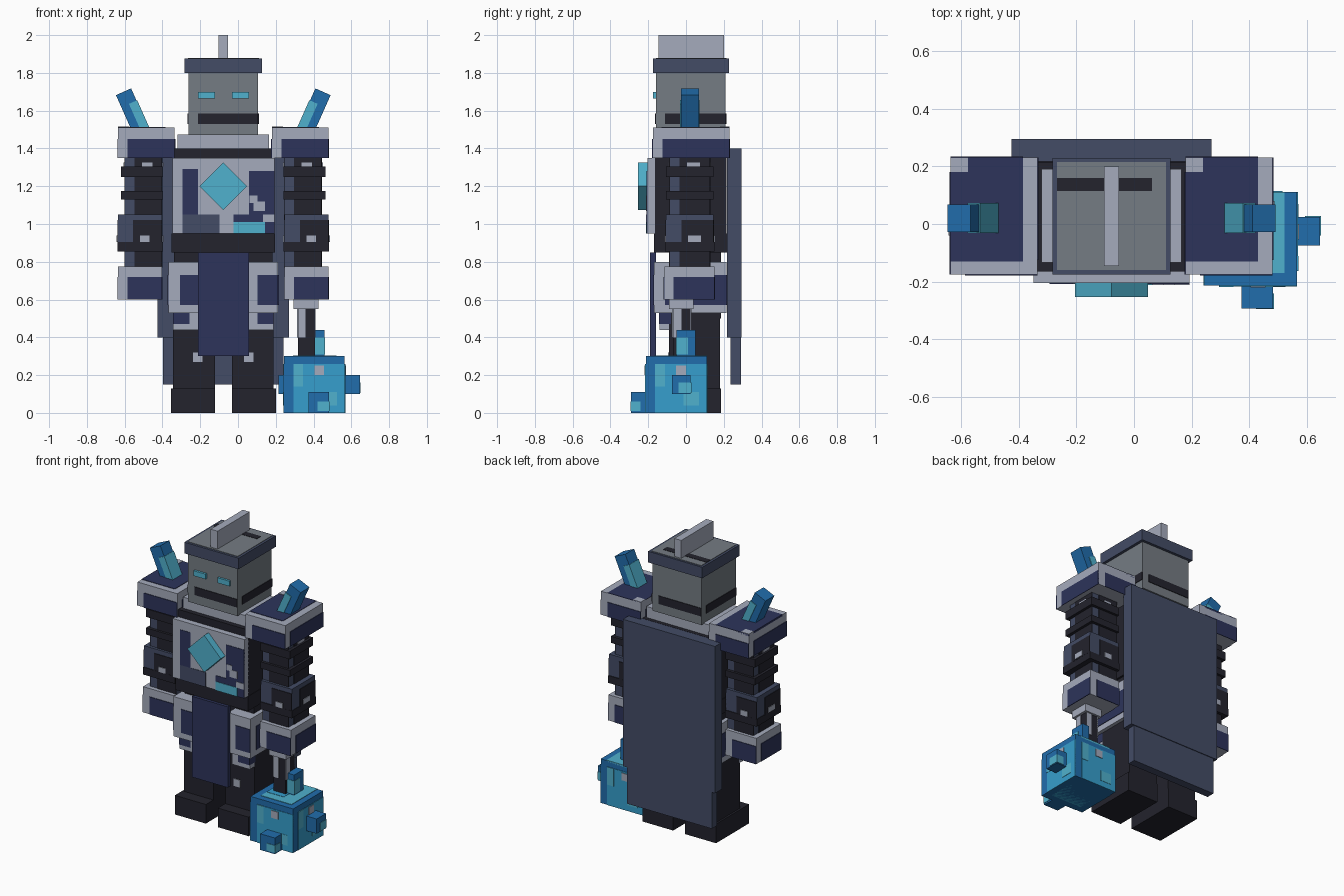
import bpy
import bmesh
from math import radians
from mathutils import Matrix, Vector

if "Cube" in bpy.data.objects:
    bpy.data.objects.remove(bpy.data.objects["Cube"], do_unlink=True)

CENTRE = -7.8   # body axis; all sizes below are in hundredths of a unit


def colour(name, code):
    def linear(pair):
        v = int(pair, 16) / 255
        return v / 12.92 if v < 0.04 else ((v + 0.055) / 1.055) ** 2.4
    rgba = [linear(code[i:i + 2]) for i in (0, 2, 4)] + [1]
    mat = bpy.data.materials.new(name)
    mat.use_nodes = True
    mat.diffuse_color = rgba
    mat.node_tree.nodes["Principled BSDF"].inputs["Base Color"].default_value = rgba
    return mat


pale = colour("pale steel", "a5abbc")
navy = colour("navy", "2d345b")
black = colour("near black", "23232d")
slate = colour("slate blue", "434c66")
grey = colour("helmet grey", "757c83")
cyan = colour("bright cyan", "50b1cd")
azure = colour("azure", "369fcd")
blue = colour("deep blue", "216dac")


def boxes(name, bounds, mat, turn=None):
    """One object made of boxes; a single number for x means symmetric."""
    bm = bmesh.new()
    for x, y, z in bounds:
        x = x if isinstance(x, tuple) else (-x, x)
        spans = [sorted(s) for s in (x, y, z)]
        mid = Vector([(lo + hi) / 2 for lo, hi in spans])
        size = [hi - lo for lo, hi in spans]
        bmesh.ops.create_cube(bm, size=1, matrix=Matrix.Translation(mid) @ Matrix.Diagonal(size + [1]))
    if turn:
        angle, pivot = turn
        bmesh.ops.rotate(bm, verts=bm.verts, cent=pivot, matrix=Matrix.Rotation(radians(angle), 3, "Y"))
    bmesh.ops.translate(bm, verts=bm.verts, vec=(CENTRE, 0, 0))
    bmesh.ops.scale(bm, verts=bm.verts, vec=(0.01, 0.01, 0.01))
    mesh = bpy.data.meshes.new(name)
    bm.to_mesh(mesh)
    bm.free()
    mesh.materials.append(mat)
    obj = bpy.data.objects.new(name, mesh)
    bpy.context.collection.objects.link(obj)
    return obj


def box(name, x, y, z, mat, turn=None):
    return boxes(name, [(x, y, z)], mat, turn)


def wrap(name, x, y, z, start, end, mat, lift=0.4):
    """Thin plates on all four walls, inset from each wall's left and right edge."""
    x0, x1 = sorted(x)
    y0, y1 = y
    boxes(name, [
        ((x0 + start, x1 - end), (y0 - lift, y0 + 0.2), z),
        ((x0 + end, x1 - start), (y1 - 0.2, y1 + lift), z),
        ((x1 - 0.2, x1 + lift), (y0 + start, y1 - end), z),
        ((x0 - lift, x0 + 0.2), (y0 + end, y1 - start), z)], mat)


# Head with helmet brim, crest and face
head_x, head_y = (-18.5, 18.5), (-16, 21)
box("head", head_x, head_y, (147, 181), grey)
wrap("mouth_slot", head_x, head_y, (153, 158.5), 5, 0, black)
box("helmet_brim", 20.4, (-17.5, 22.8), (180, 187.5), slate)
box("helmet_top", 18.8, (-16, 21.5), (187, 187.8), grey)
box("helmet_top_slot", (-18.8, 14), (11.5, 16), (187, 188), black)
box("helmet_crest", 2.6, (-14.5, 20), (187, 200), pale)

# Trunk, belt, collar and cape
box("torso", 27, (-16.5, 21.5), (90, 140), black)
box("collar", 24.3, (-13.3, 19), (139, 147.5), pale)
box("belt", 27.3, (-17, 21.7), (85, 95), black)
box("pelvis", 26, (-9, 18.5), (50, 86), black)
box("cape_upper", 34.7, (21.7, 29.5), (40, 140), slate)
box("cape_lower", 32, (23.5, 29), (15, 41), slate)
box("tabard", 13.5, (-19, -16), (30, 85), navy)

# Chest plate with its inlays and gem
box("chest_plate", 27, (-20.5, -16), (95, 135), pale)
inlay, chip = (-20.8, -20), (-21.1, -20)
boxes("chest_navy_inlay", [
    ((-21.5, -13.5), inlay, (105, 129)),
    ((13.5, 27), inlay, (104, 128)),
    ((5.5, 27), inlay, (95, 105))], navy)
box("chest_slate_inlay", (-21.5, -2), inlay, (95, 105), slate)
boxes("chest_pale_chips", [
    ((14, 18), chip, (111, 115)),
    ((16, 22), chip, (107, 112)),
    ((21, 27), chip, (101, 105))], pale)
box("chest_cyan_chip", (5.5, 22), chip, (95, 101), cyan)
box("chest_gem", 8.9, (-25.3, -20), (111.1, 128.9), cyan, turn=(45, (0, 0, 120)))

for side, s in (("left", 1), ("right", -1)):
    def out(a, b):
        return tuple(sorted((s * a, s * b)))

    # Eye
    box(side + "_eye", out(4.5, 13.5), (-17.5, -15), (166.5, 170), cyan)

    # Shoulder guard
    x, y = out(25.7, 55.7), (-17.5, 23)
    x0, x1 = x
    box(side + "_shoulder", x, y, (135, 151), pale)
    wrap(side + "_shoulder_panels", x, y, (135, 145), 5, 0, navy)
    box(side + "_shoulder_top", (x0, x1 - 5), (-13, 23), (150, 151.3), navy)
    box(side + "_shoulder_chip", (x0, x0 + 6), (18, 23), (150, 151.6), pale)

    # Shoulder crystal
    tip = s * 52.8
    lean = (s * 24, (tip, 0, 170))
    box(side + "_crystal", (tip - 4.4, tip + 4.4), (-2.7, 6.8), (144, 170), blue, lean)
    box(side + "_crystal_facet", (tip, tip - s * 4.8), (-3.1, 7.2), (144, 163), cyan, lean)

    # Arm, elbow and straps
    x, y = out(32.5, 52), (-8.5, 12.5)
    box(side + "_arm", x, y, (70, 136), slate)
    wrap(side + "_arm_panels", x, y, (77, 135), 5, 0, black)
    wrap(side + "_arm_studs", x, y, (130.5, 132.5), 9, 5, pale, lift=0.8)
    x, y = out(32.5, 55.7), (-10.5, 14.5)
    box(side + "_elbow", x, y, (90, 105), slate)
    wrap(side + "_elbow_panels", x, y, (90, 102), 8, 0, black)
    wrap(side + "_elbow_studs", x, y, (90.5, 94), 11.5, 6.5, pale, lift=0.8)
    strap = out(32, 54.2)
    boxes(side + "_arm_straps", [(strap, y, (125, 130.5)), (strap, y, (113, 117.5)),
                                 (out(32, 56), (-11, 15), (85.5, 90.5))], black)

    # Forearm cuff
    y = (-11.5, 15)
    box(side + "_cuff", x, y, (60, 77.5), pale)
    wrap(side + "_cuff_panels", x, y, (60, 72), 5, 0, navy)

    # Hip guard
    x, y = out(12, 29), (-17, 21.5)
    box(side + "_hip_guard", x, y, (53, 80), pale)
    wrap(side + "_hip_panels", x, y, (57, 73), 6, 0, navy)

    # Leg, knee and boot
    box(side + "_leg", out(4.5, 26.5), (-9, 18), (5, 60), black)
    box(side + "_boot", out(4.5, 27.8), (-17, 18.5), (0, 13), black)
    box(side + "_knee", out(13, 26.5), (-14, -8), (44, 53), pale)
    box(side + "_knee_inlay", out(18, 26.7), (-14.4, -8), (47, 53.2), navy)
    box(side + "_leg_stud", out(11, 16), (-9.5, -8), (27, 32), pale)

# Mace handle
box("mace_pommel", (37.3, 50.3), (-9, 4), (55, 61), pale)
box("mace_handle", (39.5, 48.5), (-7, 2.5), (29, 56), black)
wrap("mace_handle_stripe", (39.5, 48.5), (-7, 2.5), (40, 55), 0, 5, pale)

# Mace head with painted crystal facets
x, y = (32.2, 64.3), (-21.3, 11)
box("mace_head", x, y, (0, 30), blue)
wrap("mace_facets", x, y, (0, 26), 5, 0, azure, lift=0.3)
wrap("mace_high_facets", x, y, (14, 26), 5, 22, cyan, lift=0.5)
wrap("mace_low_facets", x, y, (4, 11), 20, 4, cyan, lift=0.5)
wrap("mace_sparkles", x, y, (20, 25), 16, 11, pale, lift=0.7)
box("mace_top_facet", (37, 60), (-17, 11), (29, 30.3), cyan)
box("mace_top_inner_facet", (37, 50), (-11, 6), (29, 30.5), azure)
box("mace_bottom_facet", (37, 60), (-17, 7), (0, 0.2), azure)

# Mace spikes
boxes("mace_spikes", [
    ((64, 72.3), (-7.5, 2.5), (10, 20)),
    ((29.3, 33), (-7.5, 2.5), (10, 20)),
    ((45, 56), (-29.2, -21), (0, 11)),
    ((48.3, 53.6), (-5, 5), (29, 44))], blue)
boxes("mace_spike_facets", [
    ((48, 53.9), (-5.3, 1), (31, 40)),
    ((50, 56.3), (-29.5, -24), (1, 6)),
    ((67, 72.6), (-4, 2.8), (10.5, 16))], cyan)
